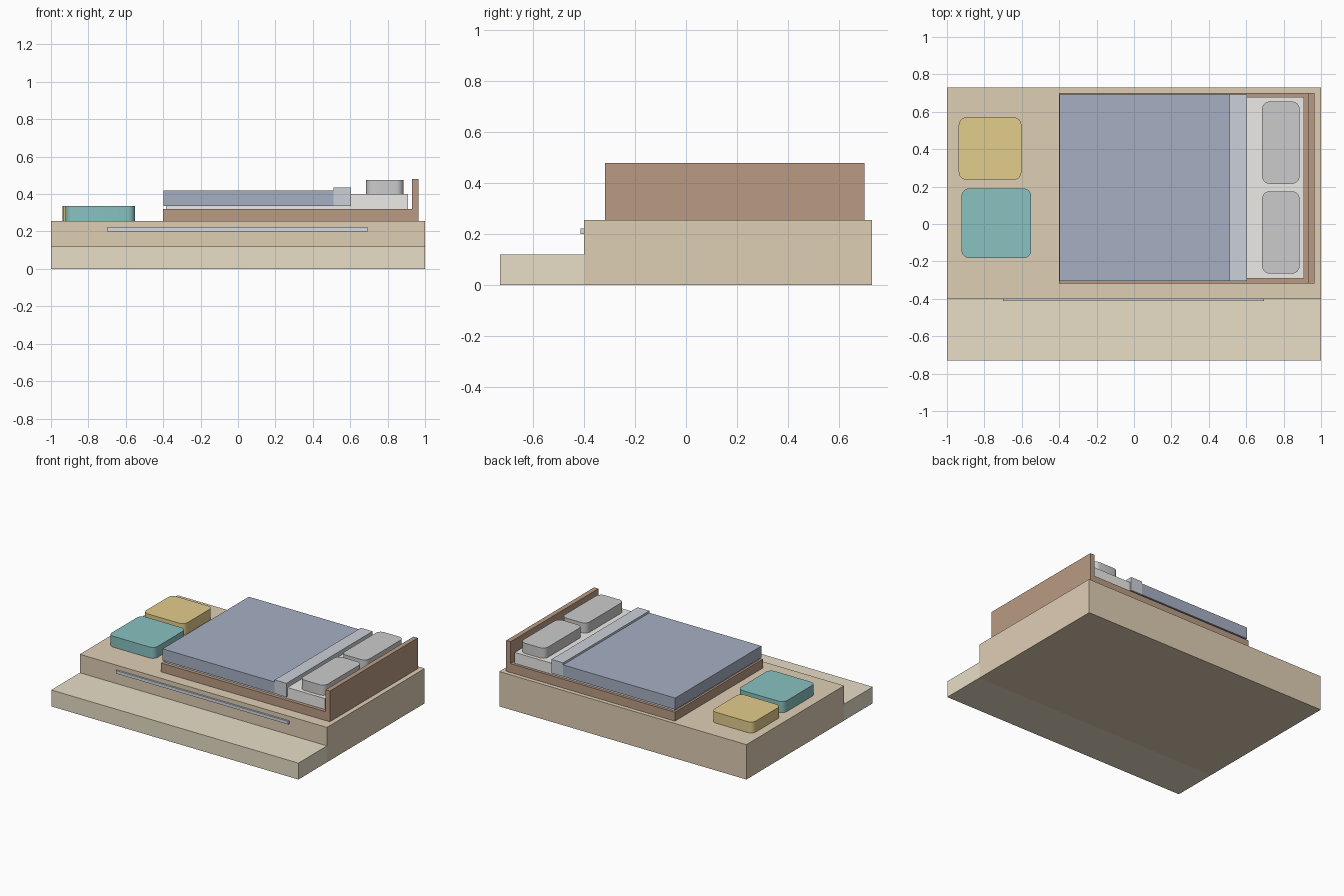
import bpy, bmesh

if "Cube" in bpy.data.objects:
    bpy.data.objects.remove(bpy.data.objects["Cube"])


def material(name, rgb):
    m = bpy.data.materials.new(name)
    m.diffuse_color = (*rgb, 1)
    m.use_nodes = True
    m.node_tree.nodes["Principled BSDF"].inputs["Base Color"].default_value = m.diffuse_color
    return m


def box(name, x, y, z, mat=None, radius=0):
    """Box from (min, max) ranges; radius rounds the upright corners."""
    bm = bmesh.new()
    bmesh.ops.create_cube(bm, size=1)
    for v in bm.verts:
        v.co = [r[0] if c < 0 else r[1] for c, r in zip(v.co, (x, y, z))]
    if radius:
        upright = [e for e in bm.edges
                   if abs(e.verts[0].co.z - e.verts[1].co.z) > 1e-4]
        bmesh.ops.bevel(bm, geom=upright, offset=radius, offset_type='OFFSET',
                        segments=5, profile=0.5, affect='EDGES')
    bmesh.ops.recalc_face_normals(bm, faces=bm.faces)
    center = [(r[0] + r[1]) / 2 for r in (x, y, z)]
    bmesh.ops.translate(bm, verts=bm.verts, vec=[-c for c in center])
    me = bpy.data.meshes.new(name)
    bm.to_mesh(me)
    bm.free()
    ob = bpy.data.objects.new(name, me)
    ob.location = center
    bpy.context.collection.objects.link(ob)
    if mat:
        me.materials.append(mat)
    if radius:
        bpy.ops.object.select_all(action='DESELECT')
        ob.select_set(True)
        bpy.context.view_layer.objects.active = ob
        bpy.ops.object.shade_smooth_by_angle()
    return ob


wood = material("wood", (0.74, 0.62, 0.46))
pale_wood = material("pale_wood", (0.81, 0.73, 0.57))
dark_wood = material("dark_wood", (0.49, 0.33, 0.23))
linen = material("linen", (0.84, 0.83, 0.80))
blue = material("blue", (0.38, 0.43, 0.54))
pale_blue = material("pale_blue", (0.60, 0.64, 0.69))
led = material("light_strip", (0.66, 0.70, 0.77))
teal = material("teal", (0.25, 0.54, 0.53))
mustard = material("mustard", (0.77, 0.61, 0.26))

# Raised platform, front step and light strip on the riser
DECK = 0.255
box("platform", (-1, 1), (-0.40, 0.73), (0, DECK), wood)
box("front_step", (-1, 1), (-0.73, -0.40), (0, 0.12), pale_wood)
box("light_strip", (-0.70, 0.695), (-0.413, -0.40), (0.20, 0.222), led)

# Bed base and headboard
bed_y = (-0.317, 0.70)
box("bed_base", (-0.40, 0.93), bed_y, (DECK, 0.32), dark_wood)
box("headboard", (0.93, 0.965), bed_y, (DECK, 0.48), dark_wood)

# Mattress and bedding
box("mattress", (-0.385, 0.91), (-0.292, 0.68), (0.32, 0.40), linen)
cover_y = (-0.305, 0.692)
box("duvet", (-0.397, 0.51), cover_y, (0.335, 0.42), blue)
box("duvet_fold", (0.51, 0.605), cover_y, (0.335, 0.435), pale_blue)

# Two pillows side by side
for side, yc in (("front", -0.045), ("back", 0.435)):
    box(side + "_pillow", (0.685, 0.885), (yc - 0.22, yc + 0.22),
        (0.40, 0.475), radius=0.04)

# Floor cushions at the foot of the bed
box("teal_cushion", (-0.922, -0.55), (-0.182, 0.19), (DECK, 0.335), teal, 0.04)
box("mustard_cushion", (-0.937, -0.602), (0.237, 0.57), (DECK, 0.335), mustard, 0.04)
